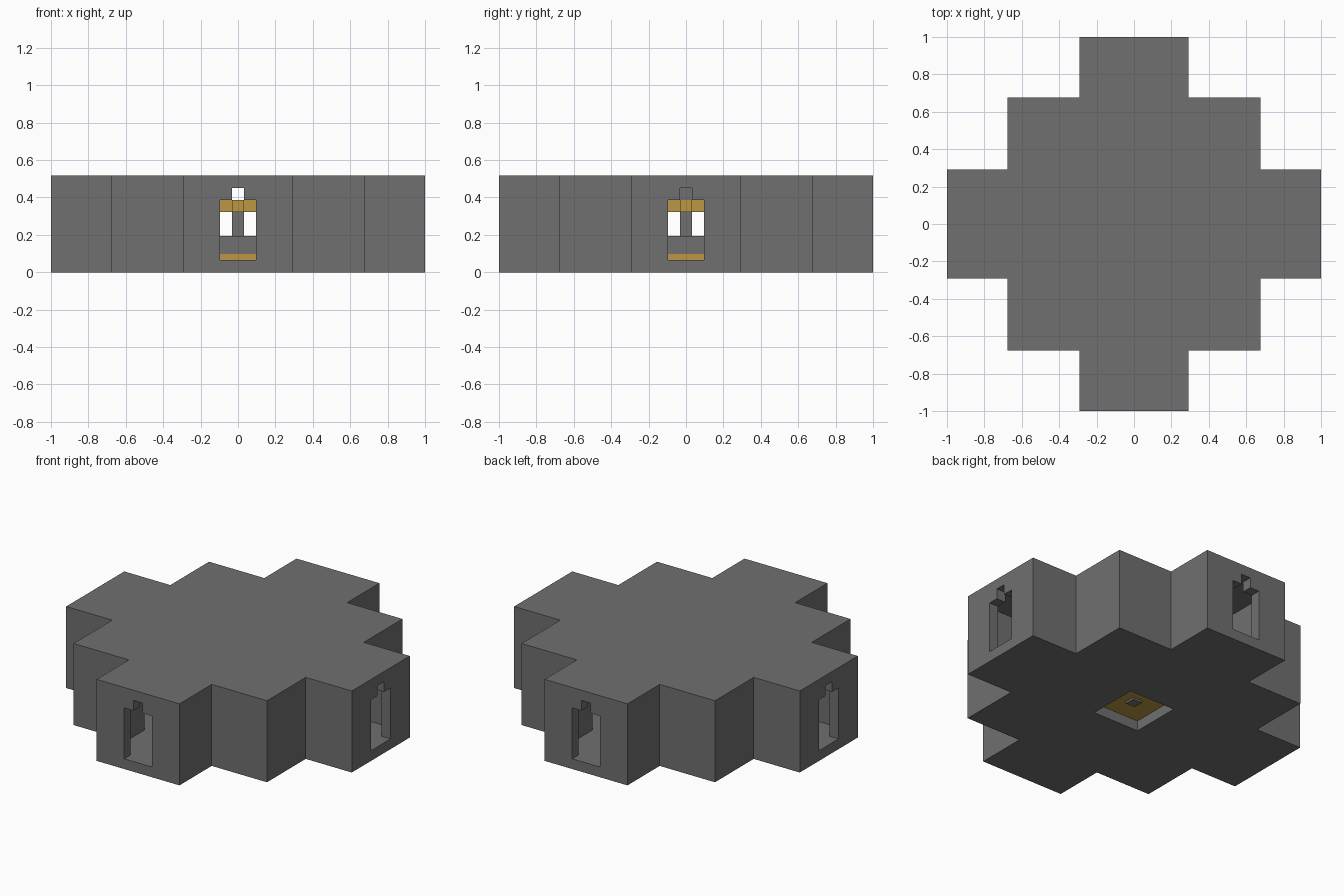
import bpy
import bmesh
from mathutils import Matrix, Vector

U = 2 / 31  # one building block

cube = bpy.data.objects.get("Cube")
if cube:
    bpy.data.objects.remove(cube, do_unlink=True)


def material(name, rgb):
    mat = bpy.data.materials.new(name)
    mat.use_nodes = True
    mat.diffuse_color = (*rgb, 1)
    mat.node_tree.nodes["Principled BSDF"].inputs["Base Color"].default_value = (*rgb, 1)
    return mat


stone = material("stone grey", (0.162, 0.162, 0.162))
gold = material("gold", (0.49, 0.31, 0.055))


def prism(name, points, direction, mat, turn=0):
    """Extrude a flat outline, given in block units, along a direction."""
    bm = bmesh.new()
    face = bm.faces.new([bm.verts.new(Vector(p) * U) for p in points])
    result = bmesh.ops.extrude_face_region(bm, geom=[face])
    moved = [v for v in result["geom"] if isinstance(v, bmesh.types.BMVert)]
    bmesh.ops.translate(bm, verts=moved, vec=Vector(direction) * U)
    bmesh.ops.rotate(bm, verts=bm.verts, matrix=Matrix.Rotation(turn, 3, "Z"))
    bmesh.ops.recalc_face_normals(bm, faces=bm.faces)
    mesh = bpy.data.meshes.new(name)
    bm.to_mesh(mesh)
    bm.free()
    mesh.materials.append(mat)
    obj = bpy.data.objects.new(name, mesh)
    bpy.context.collection.objects.link(obj)
    return obj


def cross_plan(inset, z):
    """Stepped cross outline, one quarter turned four times."""
    end, mid, arm = 15.5 - inset, 10.5 - inset, 4.5 - inset
    quarter = [(end, arm), (mid, arm), (mid, mid), (arm, mid), (arm, end)]
    points = []
    for _ in range(4):
        points += [(x, y, z) for x, y in quarter]
        quarter = [(-y, x) for x, y in quarter]
    return points


def block(name, half_x, half_y, low, high, mat, x=0):
    base = [(x - half_x, -half_y, low), (x + half_x, -half_y, low),
            (x + half_x, half_y, low), (x - half_x, half_y, low)]
    return prism(name, base, (0, 0, high - low), mat)


# Hollow hall with a stepped cross plan
hall = prism("hall", cross_plan(0, 0), (0, 0, 8), stone)
cutters = [prism("room_cutter", cross_plan(1, 1), (0, 0, 6), stone)]

# Doorways with a narrow notch on top, cut along both axes
half_door = [(1.5, 1), (1.5, 6), (0.5, 6), (0.5, 7)]
door = half_door + [(-x, z) for x, z in reversed(half_door)]
for turn in (0, 1.5707963):
    cutters.append(prism("door_cutter", [(x, -17, z) for x, z in door],
                         (0, 34, 0), stone, turn))

# Square recess in the underside
cutters.append(block("recess_cutter", 2.5, 2.5, -1, 2, stone))

for cutter in cutters:
    cutter.hide_render = True
    mod = hall.modifiers.new(cutter.name, "BOOLEAN")
    mod.operation = "DIFFERENCE"
    mod.solver = "EXACT"
    mod.object = cutter

# Bake the cuts and drop the cutters
depsgraph = bpy.context.evaluated_depsgraph_get()
baked = bpy.data.meshes.new_from_object(hall.evaluated_get(depsgraph))
hall.modifiers.clear()
hall.data = baked
for cutter in cutters:
    bpy.data.objects.remove(cutter, do_unlink=True)

# Altar in the middle, with a gold underside showing in the recess
block("altar_gold_base", 2.5, 2.5, 1, 1.5, gold)
block("altar_base_stud", 0.5, 0.5, 0.8, 1, stone)
block("altar_plinth", 2.5, 2.5, 1.5, 3, stone)
block("altar_post", 0.5, 0.5, 3, 5, stone)

# Gold cross carried by the post, with two small stones on top
prism("gold_cross", [(x, y, 5) for x, y in (
    (1.5, -.5), (1.5, .5), (.5, .5), (.5, 1.5), (-.5, 1.5), (-.5, .5),
    (-1.5, .5), (-1.5, -.5), (-.5, -.5), (-.5, -1.5), (.5, -1.5), (.5, -.5))],
    (0, 0, 1), gold)
for side, x in (("left", 1), ("right", -1)):
    block("top_stone_" + side, 0.5, 0.5, 6, 7, stone, x)
